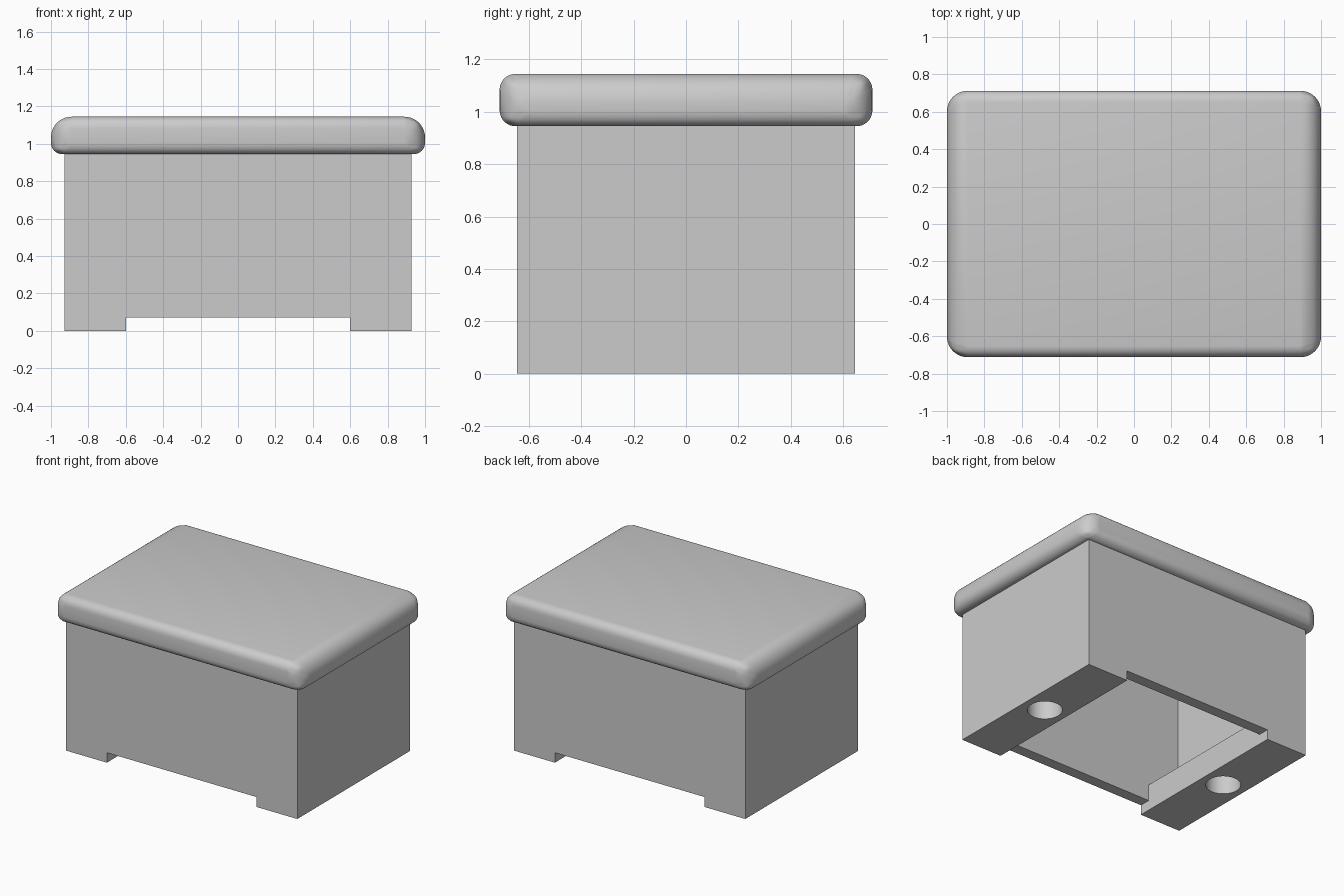
import bpy
import bmesh

if "Cube" in bpy.data.objects:
    bpy.data.objects.remove(bpy.data.objects["Cube"], do_unlink=True)

GREY = (0.6, 0.6, 0.6, 1)
grey = bpy.data.materials.new("plain grey")
grey.use_nodes = True
grey.diffuse_color = GREY
grey.node_tree.nodes["Principled BSDF"].inputs["Base Color"].default_value = GREY


def box(name, half_x, half_y, z0, z1):
    bpy.ops.mesh.primitive_cube_add(size=1, location=(0, 0, (z0 + z1) / 2))
    ob = bpy.context.object
    ob.name = name
    ob.scale = (2 * half_x, 2 * half_y, z1 - z0)
    bpy.ops.object.transform_apply(location=True, rotation=True, scale=True)
    ob.data.materials.append(grey)
    return ob


def apply_modifier(ob, mod):
    bpy.ops.object.select_all(action="DESELECT")
    bpy.context.view_layer.objects.active = ob
    ob.select_set(True)
    bpy.ops.object.modifier_apply(modifier=mod.name)


def cut(ob, cutter):
    cutter.hide_render = True
    mod = ob.modifiers.new("cut", "BOOLEAN")
    mod.operation = "DIFFERENCE"
    mod.solver = "EXACT"
    mod.object = cutter
    apply_modifier(ob, mod)
    bpy.data.objects.remove(cutter, do_unlink=True)


RIM = 0.945      # underside of the lid
FOOT_X = 0.6     # inner side of the feet

# Hollow body with an open underside between two feet
body = box("body", 0.927, 0.645, 0, RIM)
cut(body, box("foot_gap", FOOT_X, 1, -0.1, 0.072))
cut(body, box("cavity", 0.85, 0.565, 0.19, RIM + 0.1))
cut(body, box("underside_opening", FOOT_X, 0.565, -0.1, 0.4))

# Round holes through the feet
for side in (-1, 1):
    bpy.ops.mesh.primitive_cylinder_add(
        vertices=48, radius=0.115, depth=0.6, location=(side * 0.763, 0, 0))
    hole = bpy.context.object
    hole.data.materials.append(grey)
    cut(body, hole)
bpy.ops.object.shade_smooth_by_angle()

# Cushioned lid: wide rounding on uprights and top ends, tighter elsewhere
lid = box("lid", 1, 0.712, RIM, 1.145)
bm = bmesh.new()
bm.from_mesh(lid.data)
weight = bm.edges.layers.float.new("bevel_weight_edge")
for edge in bm.edges:
    a, b = (v.co for v in edge.verts)
    upright = abs(a.z - b.z) > 0.1
    top_end = abs(a.y - b.y) > 0.1 and a.z > 1
    edge[weight] = 1.0 if upright or top_end else 0.55
bm.to_mesh(lid.data)
bm.free()
bevel = lid.modifiers.new("rounding", "BEVEL")
bevel.limit_method = "WEIGHT"
bevel.width = 0.11
bevel.segments = 10
apply_modifier(lid, bevel)
bpy.ops.object.shade_smooth_by_angle()
